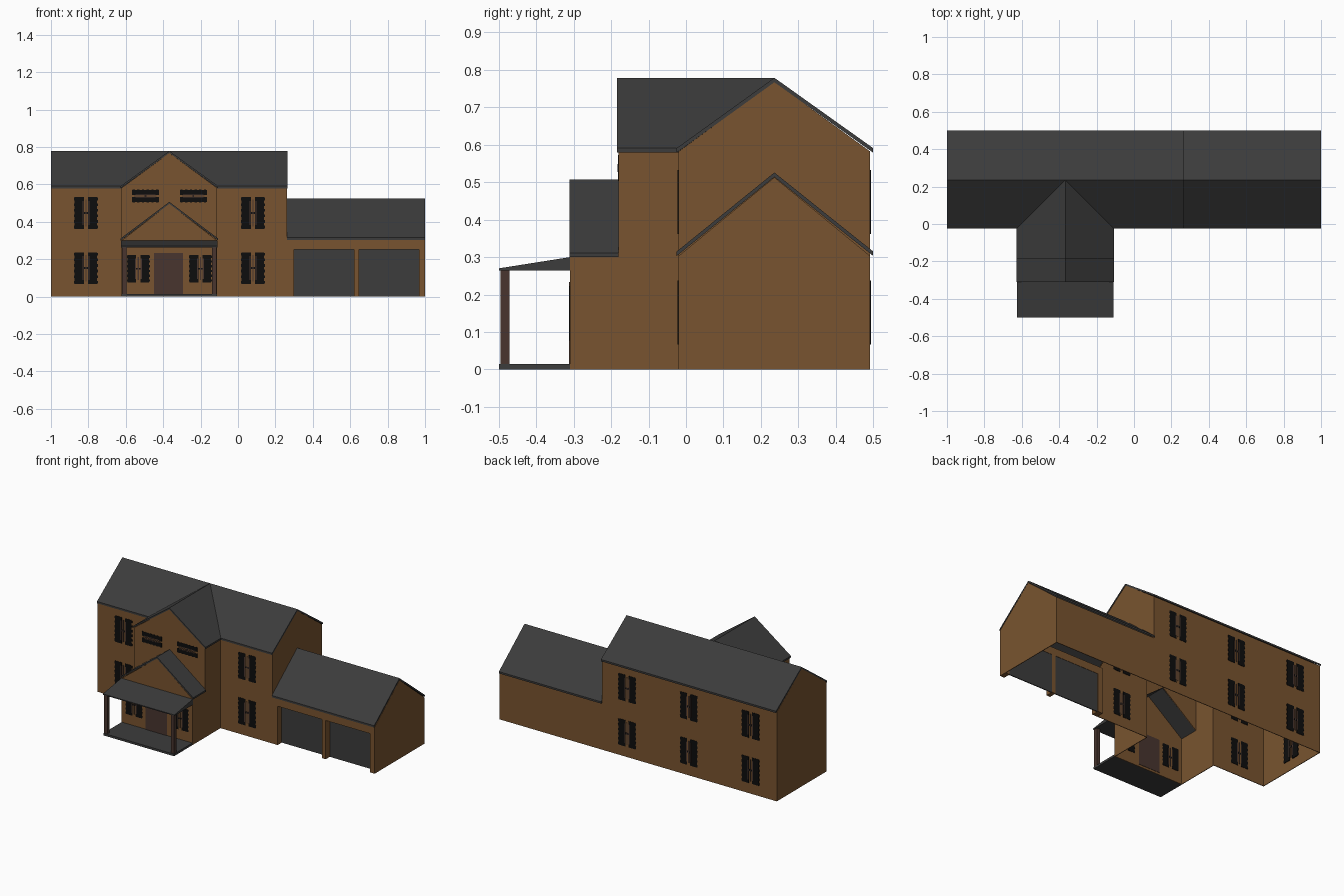
import bpy, bmesh
from mathutils import Vector

cube = bpy.data.objects.get("Cube")
if cube:
    bpy.data.objects.remove(cube, do_unlink=True)


def material(name, r, g, b):
    m = bpy.data.materials.new(name)
    m.use_nodes = True
    m.diffuse_color = (r, g, b, 1)
    bsdf = next(n for n in m.node_tree.nodes if n.type == 'BSDF_PRINCIPLED')
    bsdf.inputs["Base Color"].default_value = (r, g, b, 1)
    return m


WALL = material("brown siding", 0.19, 0.088, 0.029)
ROOF = material("charcoal roofing", 0.045, 0.045, 0.045)
WOOD = material("dark red wood", 0.065, 0.036, 0.028)
BLACK = material("black frames", 0.004, 0.004, 0.004)


def make(name, solids, *mats):
    """Object from solids: (outline points, extrusion vector, material index)."""
    bm = bmesh.new()
    for pts, offset, index in solids:
        low = [bm.verts.new(p) for p in pts]
        high = [bm.verts.new(Vector(p) + Vector(offset)) for p in pts]
        faces = [bm.faces.new(low), bm.faces.new(high[::-1])]
        for i in range(len(pts)):
            j = (i + 1) % len(pts)
            faces.append(bm.faces.new((low[i], high[i], high[j], low[j])))
        for f in faces:
            f.material_index = index
    bmesh.ops.recalc_face_normals(bm, faces=bm.faces)
    mesh = bpy.data.meshes.new(name)
    bm.to_mesh(mesh)
    bm.free()
    for m in mats:
        mesh.materials.append(m)
    obj = bpy.data.objects.new(name, mesh)
    bpy.context.collection.objects.link(obj)
    return obj


def along_x(pts, x0, x1, i=0):
    return [(x0, y, z) for y, z in pts], (x1 - x0, 0, 0), i


def along_y(pts, y0, y1, i=0):
    return [(x, y0, z) for x, z in pts], (0, y1 - y0, 0), i


def rect(a0, a1, b0, b1):
    return [(a0, b0), (a1, b0), (a1, b1), (a0, b1)]


# Main dimensions
T = 0.004                                  # wall thickness
FRONT, BACK, RIDGE = -0.02, 0.492, 0.236
LEFT, RIGHT, SPLIT = 1.0, -1.0, 0.262      # split between house and garage
EAVE, PEAK = 0.582, 0.768
G_EAVE, G_PEAK = 0.303, 0.513
WX0, WX1, WMID = -0.622, -0.112, -0.367    # front wing
WING, ENTRY = -0.18, -0.31                 # upper and lower wing fronts

# House walls
make("house_back_wall", [along_y(rect(RIGHT, SPLIT, 0, EAVE), BACK - T, BACK)], WALL)
make("house_right_wall", [along_x(
    [(FRONT, 0), (BACK, 0), (BACK, EAVE), (RIDGE, PEAK), (FRONT, EAVE)],
    RIGHT, RIGHT + T)], WALL)
make("house_left_gable", [along_x(
    [(FRONT, G_EAVE), (RIDGE, G_PEAK), (BACK, G_EAVE), (BACK, EAVE), (RIDGE, PEAK),
     (FRONT, EAVE)], SPLIT - T, SPLIT)], WALL)
make("house_front_walls", [along_y(rect(a, b, 0, EAVE), FRONT, FRONT + T)
                           for a, b in ((RIGHT, WX0), (WX1, SPLIT))], WALL)

# Front wing walls
side = [(ENTRY, 0), (FRONT, 0), (FRONT, EAVE), (WING, EAVE), (WING, G_EAVE), (ENTRY, G_EAVE)]
make("wing_side_walls", [along_x(side, WX0, WX0 + T), along_x(side, WX1 - T, WX1)], WALL)
make("wing_upper_gable", [along_y(
    [(WX0, 0.3), (WMID, 0.5), (WX1, 0.3), (WX1, EAVE), (WMID, PEAK), (WX0, EAVE)],
    WING, WING + T)], WALL)
make("entry_front_wall", [along_y(
    [(WX0, 0), (WX1, 0), (WX1, 0.3), (WMID, 0.497), (WX0, 0.3)],
    ENTRY, ENTRY + T)], WALL)

# Garage walls and recessed doors
make("garage_back_wall", [along_y(rect(SPLIT, LEFT, 0, G_EAVE), BACK - T, BACK)], WALL)
make("garage_left_wall", [along_x(
    [(FRONT, 0), (BACK, 0), (BACK, G_EAVE), (RIDGE, G_PEAK), (FRONT, G_EAVE)],
    LEFT - T, LEFT)], WALL)
posts = ((SPLIT, 0.3), (0.62, 0.647), (0.968, LEFT - T))
make("garage_front_wall",
     [along_y(rect(a, b, 0, 0.253), FRONT, 0.03) for a, b in posts]
     + [along_y(rect(SPLIT, LEFT - T, 0.253, G_EAVE), FRONT, 0.03)], WALL)
for n, (a, b) in enumerate(((0.3, 0.62), (0.647, 0.968))):
    make(f"garage_door_{n + 1}", [along_y(rect(a, b, 0, 0.253), 0.022, 0.028)], ROOF)


# Pitched roofs
def long_roof(name, x0, x1, eave, peak):
    t = 0.012
    y0, y1 = FRONT - 0.005, 0.5
    make(name, [along_x([(y0, eave), (RIDGE, peak), (y1, eave), (y1, eave - t),
                         (RIDGE, peak - t), (y0, eave - t)], x0, x1)], ROOF)


long_roof("house_roof", RIGHT, SPLIT + 0.002, 0.591, 0.779)
long_roof("garage_roof", SPLIT, LEFT, 0.315, 0.526)


def wing_roof(name, y0, y_eave, y_ridge, eave, peak):
    solids = []
    for x in (WX0 - 0.006, WX1 + 0.006):
        quad = [(x, y0, eave), (WMID, y0, peak), (WMID, y_ridge, peak), (x, y_eave, eave)]
        solids.append((quad, (0, 0, -0.011), 0))
    make(name, solids, ROOF)


wing_roof("wing_roof", WING - 0.004, FRONT, RIDGE, 0.591, 0.779)
wing_roof("entry_roof", ENTRY - 0.001, WING, WING, 0.311, 0.507)

# Porch
make("porch_floor", [along_x(rect(-0.5, ENTRY, 0, 0.014), WX0, WX1)], ROOF)
make("porch_roof", [along_x([(-0.5, 0.264), (ENTRY, 0.264), (ENTRY, 0.3), (-0.5, 0.27)],
                            WX0 - 0.003, WX1 + 0.003)], ROOF)
make("porch_posts", [along_x(rect(-0.496, -0.472, 0.014, 0.264), x, x + 0.024)
                     for x in (WX0 + 0.002, WX1 - 0.026)], WOOD)
make("front_door", [along_y(rect(-0.449, -0.294, 0.014, 0.234), ENTRY - 0.003, ENTRY + 0.006)],
     WOOD)


# Windows: paired black sashes with wooden bars between
def window(name, u, v, w, h, plane, extrude=along_y, wide=False):
    def piece(a0, a1, b0, b1, depth, i):
        if wide:
            a0, a1, b0, b1 = b0, b1, a0, a1
        return extrude(rect(u + a0 * w, u + a1 * w, v + b0 * h, v + b1 * h),
                       plane - depth, plane + depth, i)
    solids = []
    for s in (-1, 1):
        solids.append(piece(*sorted((s * 0.09, s * 0.47)), -0.48, 0.48, 0.0042, 0))
        # louvre ends and glazing bar
        for k in range(6):
            c = -0.42 + k * 0.168
            solids.append(piece(*sorted((s * 0.46, s * 0.5)), c - 0.04, c + 0.04, 0.004, 0))
        solids.append(piece(*sorted((s * 0.1, s * 0.15)), -0.36, 0.36, 0.0046, 1))
    solids.append(piece(-0.13, 0.13, -0.03, 0.03, 0.0044, 0))
    solids.append(piece(-0.025, 0.025, -0.4, 0.4, 0.0047, 1))
    make(name, solids, BLACK, WOOD)


W, H = 0.128, 0.178
for floor, z in (("lower", 0.152), ("upper", 0.447)):
    for label, x in (("right", -0.813), ("left", 0.08)):
        window(f"front_{label}_{floor}_window", x, z, W, H, FRONT + T / 2)
    for label, x in (("right", -0.81), ("middle", -0.365), ("left", 0.08)):
        window(f"back_{label}_{floor}_window", x, z, W, H, BACK - T / 2)
    window(f"side_{floor}_window", RIDGE, z, W, H, RIGHT + T / 2 + 0.0027, along_x)
for label, s in (("right", -1), ("left", 1)):
    window(f"entry_{label}_window", WMID + s * 0.166, 0.15, 0.123, 0.152, ENTRY + T / 2)
    window(f"gable_{label}_window", WMID + s * 0.128, 0.538, 0.15, 0.07, WING + T / 2, wide=True)
